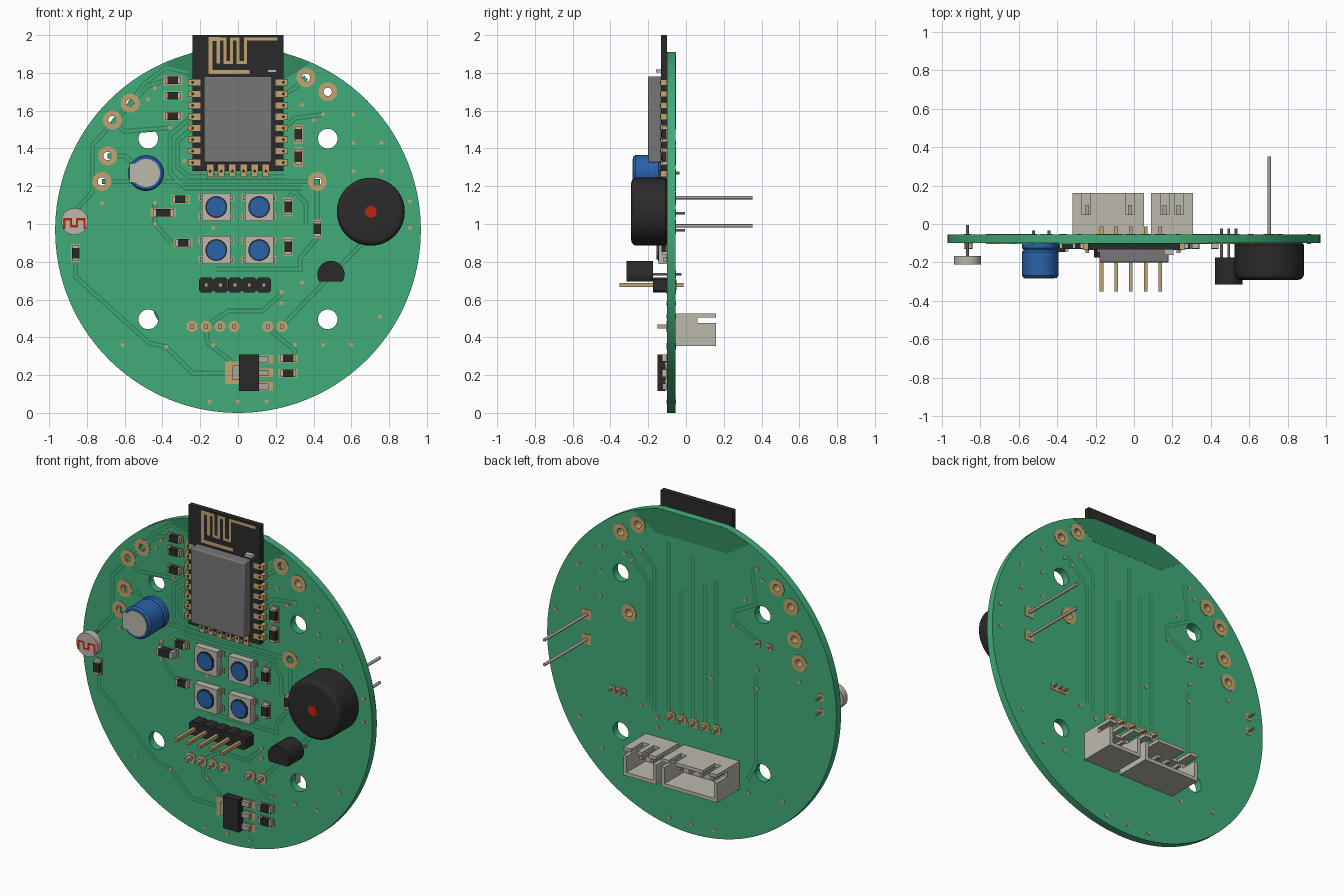
import bpy, bmesh, math
from mathutils import Vector, Matrix

if "Cube" in bpy.data.objects:
    bpy.data.objects.remove(bpy.data.objects["Cube"])

FRONT, BACK = -0.10, -0.055      # faces of the circuit board
PALETTE = {                      # sRGB 0-255
    "board green": (65, 172, 121), "trace green": (50, 138, 97),
    "black plastic": (42, 42, 42), "gold": (196, 164, 112),
    "shield grey": (118, 118, 118), "pale plastic": (188, 185, 172),
    "blue": (40, 98, 170), "red": (190, 35, 15), "silver": (170, 166, 160)}


def linear(c):
    c /= 255
    return c / 12.92 if c <= 0.04045 else ((c + 0.055) / 1.055) ** 2.4


MATS = {}
for label, rgb in PALETTE.items():
    m = bpy.data.materials.new(label)
    m.use_nodes = True
    col = [linear(c) for c in rgb] + [1]
    m.diffuse_color = col
    m.node_tree.nodes["Principled BSDF"].inputs["Base Color"].default_value = col
    MATS[label] = m


class Part:
    """Collects solids that share one object; round solids turn about the y axis."""

    def __init__(self, name, *mats):
        self.name, self.mats, self.bm = name, mats, bmesh.new()

    def face(self, verts, mat):
        self.bm.faces.new(verts).material_index = mat

    def poly(self, pts, y0, y1, mat=0):
        a, b = [[self.bm.verts.new((x, y, z)) for x, z in pts] for y in (y0, y1)]
        self.face(a, mat)
        self.face(b[::-1], mat)
        for i in range(len(pts)):
            self.face([a[i - 1], b[i - 1], b[i], a[i]], mat)
        return self

    def box(self, x0, x1, y0, y1, z0, z1, mat=0):
        return self.poly([(x0, z0), (x1, z0), (x1, z1), (x0, z1)], y0, y1, mat)

    def plate(self, cx, cz, w, h, y0, y1, mat=0):
        return self.box(cx - w / 2, cx + w / 2, y0, y1, cz - h / 2, cz + h / 2, mat)

    def lathe(self, cx, cz, profile, mat=0, n=32):
        rings = [[self.bm.verts.new((cx + r * math.cos(t), y, cz + r * math.sin(t)))
                  for t in (math.tau * i / n for i in range(n))] if r else
                 [self.bm.verts.new((cx, y, cz))] * n for r, y in profile]
        for a, b in zip(rings, rings[1:]):
            for i in range(n):
                self.face(list(dict.fromkeys((a[i - 1], a[i], b[i], b[i - 1]))), mat)
        return self

    def cyl(self, cx, cz, r, y0, y1, mat=0, n=16):
        return self.lathe(cx, cz, [(0, y0), (r, y0), (r, y1), (0, y1)], mat, n)

    def ring(self, cx, cz, r0, r1, y0, y1, mat=0):
        return self.lathe(cx, cz, [(r0, y0), (r1, y0), (r1, y1), (r0, y1), (r0, y0)], mat)

    def ribbon(self, pts, w, y, mat=0):
        """Flat mitred strip along a path."""
        p = [Vector(q) for q in pts]
        d = [(b - a).normalized() for a, b in zip(p, p[1:])]
        d = [d[0]] + d + [d[-1]]
        rows = []
        for q, a, b in zip(p, d, d[1:]):
            t = (a + b).normalized()
            off = Vector((-t.y, t.x)) * (w / 2 / max(0.4, t.dot(a)))
            rows.append([self.bm.verts.new((v.x, y, v.y)) for v in (q + off, q - off)])
        for (a, b), (c, e) in zip(rows, rows[1:]):
            self.face([a, b, e, c] if y < -0.08 else [a, c, e, b], mat)
        return self

    def done(self, bevel=0, recalc=True):
        bmesh.ops.remove_doubles(self.bm, verts=self.bm.verts, dist=1e-6)
        if recalc:
            bmesh.ops.recalc_face_normals(self.bm, faces=self.bm.faces)
        me = bpy.data.meshes.new(self.name)
        self.bm.to_mesh(me)
        self.bm.free()
        return publish(self.name, me, self.mats, bevel)


def publish(name, me, mats, bevel=0):
    for m in mats:
        me.materials.append(MATS[m])
    me.shade_smooth()
    me.set_sharp_from_angle(angle=math.radians(35))
    ob = bpy.data.objects.new(name, me)
    bpy.context.collection.objects.link(ob)
    if bevel:
        mod = ob.modifiers.new("edges", "BEVEL")
        mod.width, mod.segments = bevel, 2
    return ob


# Round board with a flat top, mounting holes and drilled pads
MOUNTS = [(sx * 0.475, z) for sx in (-1, 1) for z in (0.495, 1.452)]
BIG_PADS = [(.36, 1.775), (.475, 1.70), (.42, 1.225), (-.57, 1.64),
            (-.665, 1.55), (-.69, 1.36), (-.72, 1.225)]


def circle(cx, cz, r, n):
    return [(cx + r * math.cos(math.tau * i / n), cz + r * math.sin(math.tau * i / n)) for i in range(n)]


R = 0.968
cu = bpy.data.curves.new("outline", "CURVE")
cu.dimensions, cu.fill_mode, cu.extrude = "2D", "BOTH", (BACK - FRONT) / 2
loops = [[(x, min(z, 1.91)) for x, z in circle(0, R, R, 144)]]
loops += [circle(x, z, 0.052, 32) for x, z in MOUNTS] + [circle(x, z, 0.035, 24) for x, z in BIG_PADS]
for loop in loops:
    s = cu.splines.new("POLY")
    s.points.add(len(loop) - 1)
    for pt, (x, z) in zip(s.points, loop):
        pt.co = (x, z, 0, 1)
    s.use_cyclic_u = True
tmp = bpy.data.objects.new("outline", cu)
bpy.context.collection.objects.link(tmp)
board = bpy.data.meshes.new_from_object(tmp.evaluated_get(bpy.context.evaluated_depsgraph_get()))
bpy.data.objects.remove(tmp)
board.transform(Matrix.Translation((0, (FRONT + BACK) / 2, 0)) @ Matrix.Rotation(math.pi / 2, 4, "X"))
bm = bmesh.new()
bm.from_mesh(board)
bmesh.ops.remove_doubles(bm, verts=bm.verts, dist=1e-5)
bmesh.ops.recalc_face_normals(bm, faces=bm.faces)
bm.to_mesh(board)
bm.free()
board.materials.clear()
publish("circuit_board", board, ["board green"])

# Bare zone around the antenna, both faces
keep = [(.24, 1.908), (.385, 1.852), (.24, 1.76), (-.24, 1.76), (-.385, 1.852), (-.24, 1.908)]
Part("antenna_clearance", "trace green").poly(keep, FRONT - .001, FRONT).poly(keep, BACK, BACK + .001).done()

# Traces: dark clearance with a lighter track in the middle
front_traces = [
    [(-.86, .80), (-.86, .72), (-.47, .37), (-.38, .35), (-.24, .21), (-.07, .21)],
    [(-.86, 1.07), (-.77, 1.17), (-.77, 1.42), (-.48, 1.73), (-.38, 1.76)],
    [(-.57, 1.64), (-.5, 1.74), (-.38, 1.83), (-.26, 1.80)],
    [(-.69, 1.36), (-.6, 1.36), (-.55, 1.32)], [(-.72, 1.225), (.42, 1.225), (.42, 1.02)],
    [(-.24, 1.57), (-.36, 1.47), (-.36, 1.27), (-.28, 1.19), (.34, 1.19)],
    [(-.24, 1.51), (-.32, 1.44), (-.32, 1.30), (-.26, 1.25), (.25, 1.25)],
    [(-.665, 1.55), (-.6, 1.49), (-.36, 1.51)], [(.25, 1.69), (.3, 1.72), (.36, 1.775)],
    [(.25, 1.51), (.30, 1.56), (.45, 1.58)], [(.42, .93), (.33, .82), (.33, .76), (-.12, .76)],
    [(.265, 1.14), (.3, 1.17), (.36, 1.11), (.36, 1.0)], [(-.44, 1.11), (-.44, 1.0), (-.35, .9)],
    [(-.169, .45), (-.16, .37), (-.02, .26)], [(-.169, .46), (-.05, .54), (.13, .54), (.23, .63)],
    [(.158, .45), (.30, .33), (.30, .29)], [(.23, .457), (.30, .53), (.66, .90)]]
back_traces = [[(x, top), (x, .677)] for x, top in
               ((.153, 1.73), (.067, 1.46), (-.01, 1.69), (-.09, 1.53), (-.165, 1.58))]
back_traces += [
    [(.35, 1.64), (.25, 1.55), (.25, .68)], [(.43, 1.6), (.29, 1.45), (.29, .72)],
    [(-.40, 1.72), (-.43, 1.5), (-.28, 1.42), (-.28, 1.36), (-.43, 1.29)],
    [(-.43, 1.06), (-.43, .53), (-.37, .42)]]
traces = Part("traces", "trace green", "board green")
for paths, y, s in ((front_traces, FRONT, -1), (back_traces, BACK, 1)):
    for p in paths:
        traces.ribbon(p, .028, y + s * .001, 0).ribbon(p, .012, y + s * .002, 1)
traces.done(recalc=False)

# Plated holes and vias
pads = Part("plated_pads", "gold")
for x, z in BIG_PADS:
    pads.ring(x, z, .022, .05, FRONT - .003, BACK + .003)
pads.done()
vias = Part("vias", "gold")
for x, z in [(.61, 1.58), (.76, 1.43), (.61, 1.43), (.76, 1.28), (.61, 1.28), (.91, 1.12), (.91, .98),
             (.6, .36), (.75, .51), (.45, .36), (.3, .36), (.15, .06), (0, .06), (-.15, .06),
             (-.61, .36), (-.38, .35), (-.72, 1.11), (-.475, 1.66), (-.44, 1.72), (.34, 1.63),
             (.4, 1.55), (-.36, 1.51), (-.285, 1.335), (-.13, .98), (.23, .64), (.23, .58),
             (.34, .69), (.45, 1.58), (-.44, 1.11), (-.44, 1.0), (-.13, .36)]:
    vias.cyl(x, z, .011, FRONT - .003, BACK + .003, n=10)
vias.done()

# Radio module: carrier, shield, edge pads and meander antenna
Part("module_board", "black plastic").box(-.24, .24, -.132, FRONT, 1.28, 2).done()
Part("module_shield", "shield grey").box(-.18, .18, -.20, -.13, 1.325, 1.782).done(.008)
Part("module_led", "pale plastic").plate(.18, 1.81, .05, .018, -.16, -.13).done()
edge = Part("module_pads", "gold", "black plastic")
for i in range(8):
    z = 1.325 + i * .0607
    for s in (-1, 1):
        edge.plate(s * .232, z, .066, .032, -.135, FRONT).cyl(s * .24, z, .008, -.137, -.13, 1, 8)
for i in range(6):
    x = -.148 + i * .0592
    edge.plate(x, 1.283, .034, .066, -.135, FRONT).cyl(x, 1.28, .008, -.137, -.13, 1, 8)
edge.done()
ant = Part("antenna", "gold")
ant.ribbon([(.06, 1.805), (-.145, 1.805), (-.145, 1.98), (-.105, 1.98), (-.105, 1.85)], .02, -.134)
ant.ribbon([(-.145, 1.98), (-.07, 1.98), (-.07, 1.855), (-.035, 1.855), (-.035, 1.98), (0, 1.98),
            (0, 1.855), (.04, 1.855), (.04, 1.98), (.21, 1.98)], .016, -.134)
ant.done(recalc=False)

# Small chips: gold pads, pale ends, black middle
chips = Part("chip_components", "gold", "pale plastic", "black plastic")
for x, z, up in [(-.345, 1.76, 0), (-.345, 1.68, 0), (-.345, 1.57, 0), (.32, 1.475, 1), (.32, 1.355, 1),
                 (-.305, 1.13, 0), (-.29, .90, 0), (.265, 1.09, 1), (.265, .88, 1), (.42, .975, 1),
                 (-.86, .845, 1), (.265, .29, 0), (.265, .21, 0), (-.395, 1.06, 0)]:
    k, deep = (1.35, .045) if x == -.395 else (1, .03)
    for w, h, d, mat in ((.10, .046, .004, 0), (.082, .038, deep - .002, 1), (.056, .04, deep, 2)):
        w *= k
        chips.plate(x, z, h if up else w, w if up else h, FRONT - d, FRONT, mat)
chips.done()

# Push buttons
for i, (x, z) in enumerate([(-.115, 1.09), (.112, 1.09), (-.115, .862), (.112, .862)]):
    b = Part(f"button_{i + 1}", "pale plastic", "black plastic", "blue", "gold", "silver")
    b.plate(x, z, .15, .15, -.146, FRONT - .004).cyl(x, z, .058, -.148, -.14, 1, 32)
    b.cyl(x, z, .05, -.155, -.14, 2, 32)
    for sx in (-1, 1):
        for sz in (-1, 1):
            b.plate(x + sx * .078, z + sz * .05, .03, .036, FRONT - .004, FRONT, 3)
            b.plate(x + sx * .075, z + sz * .05, .02, .026, FRONT - .02, FRONT - .003, 4)
    b.done()

# Pin header
head = Part("pin_header", "black plastic")
pins = Part("header_pins", "gold")
for i in range(5):
    x = -.169 + i * .0765
    c = .012
    head.poly([(x + sx * a, .677 + sz * b) for sx, sz, a, b in (
        (-1, -1, .038, .04 - c), (-1, -1, .038 - c, .04), (1, -1, .038 - c, .04), (1, -1, .038, .04 - c),
        (1, 1, .038, .04 - c), (1, 1, .038 - c, .04), (-1, 1, .038 - c, .04), (-1, 1, .038, .04 - c))],
        -.175, FRONT)
    pins.plate(x, .677, .019, .019, -.352, -.012).cyl(x, .677, .028, BACK, BACK + .004, n=20)
head.done()
pins.done()

# Electrolytic capacitor
cx, cz = -.487, 1.27
Part("capacitor_body", "blue").lathe(cx, cz, [
    (0, FRONT), (.095, FRONT), (.095, -.125), (.087, -.135), (.095, -.145), (.095, -.268),
    (.086, -.28), (0, -.28)], n=48).done()
Part("capacitor_top", "pale plastic").cyl(cx, cz, .074, -.283, -.279, n=40).box(
    cx - .088, cx - .05, -.283, -.279, cz - .05, cz + .05).done()

# Buzzer with long legs
bx, bz = .703, 1.065
arc = [(.15 + .03 * math.cos(t), -.26 - .03 * math.sin(t)) for t in (math.pi / 2 * i / 6 for i in range(7))]
Part("buzzer", "black plastic").lathe(bx, bz, [(0, FRONT), (.172, FRONT), (.18, -.108)] + arc + [(0, -.29)], n=64).done()
Part("buzzer_hole", "red").cyl(bx, bz, .031, -.292, -.289, n=24).done()
legs = Part("buzzer_legs", "silver", "gold")
for z in (.99, 1.14):
    legs.cyl(bx, z, .009, FRONT, .352).plate(bx, z, .06, .06, BACK, BACK + .003, 1)
legs.done()

# Light sensor with a red track
lx, lz = -.865, 1.013
Part("light_sensor", "pale plastic").cyl(lx, lz, .071, -.21, -.165, n=32).done()
Part("sensor_track", "red").ribbon([(lx + a, lz + b) for a, b in (
    (-.055, -.04), (-.055, .012), (-.02, .012), (-.02, -.025), (.012, -.025), (.012, .012),
    (.052, .012), (.052, -.04))], .011, -.2115).done(recalc=False)

# Transistor
ts = [math.radians(-32 + 244 * i / 20) for i in range(21)]
Part("transistor", "black plastic").poly([(.492 + .072 * math.cos(t), .733 + .072 * math.sin(t)) for t in ts],
                                         -.315, -.175).done()

# Wire leads with solder pads on the back
leads = Part("component_leads", "silver", "gold")
for x, z, y0, y1, r in [(lx, lz + .045, -.17, -.005, .007), (lx, lz - .045, -.17, -.005, .007)] + [
        (x, .735, -.18, -.023, .007) for x in (.455, .492, .53)] + [
        (cx + d, cz, FRONT, -.035, .007) for d in (-.035, .045)]:
    leads.cyl(x, z, r, y0, y1, 0, 10).plate(x, z, .036, .04, BACK, BACK + .003, 1)
leads.done()

# Rear sockets: open boxes with slotted top and notched sides
for name, x0, x1, xs in (("wide_socket", -.32, .053, (-.243, -.169, -.095, -.02)),
                         ("narrow_socket", .088, .307, (.158, .232))):
    t, end = .022, .16
    s = Part(name, "pale plastic")
    s.box(x0, x1, BACK, -.02, .355, .525).box(x0, x1, -.02, end, .355, .355 + t)
    s.box(x0, x1, -.02, .05, .505, .525)
    for a, b in ((x0, x0 + .05), (x0 + .095, x1 - .095), (x1 - .05, x1)):
        s.box(a, b, .05, end, .505, .525)
    for a in (x0, x1 - t):
        s.box(a, a + t, -.02, end, .355 + t, .475).box(a, a + t, -.02, .06, .475, .505)
    s.done()
    p = Part(name + "_pins", "silver", "gold")
    for x in xs:
        p.plate(x, .457, .02, .02, -.15, .10).cyl(x, .457, .03, FRONT - .004, FRONT, 1, 20)
    p.done()

# Voltage regulator
reg = Part("regulator", "black plastic", "gold", "silver")
reg.box(.005, .11, -.15, FRONT - .008, .115, .31)
reg.box(-.07, .005, FRONT - .004, FRONT, .153, .273, 1).box(-.03, .01, FRONT - .03, FRONT, .175, .25, 2)
for z in (.14, .213, .283):
    reg.plate(.15, z, .07, .045, FRONT - .004, FRONT, 1).plate(.135, z, .055, .03, FRONT - .025, FRONT, 2)
reg.done()
